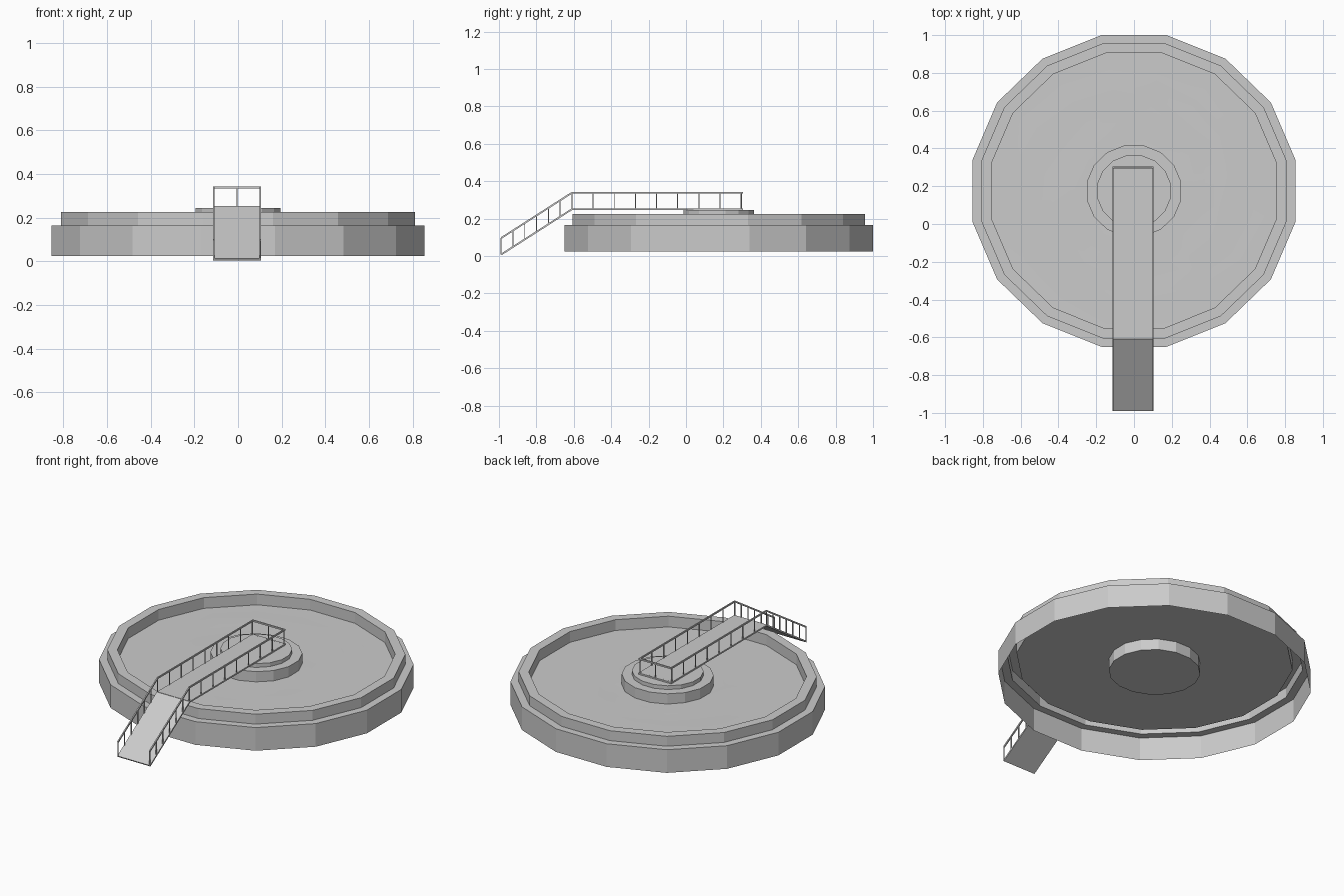
import bpy, bmesh, math
from mathutils import Vector, noise

if "Cube" in bpy.data.objects:
    bpy.data.objects.remove(bpy.data.objects["Cube"])

SIDES = 16
CY = 0.175      # tank centre along y
RATIO = 0.966   # tank is slightly narrower along y
CX = -0.005     # walkway centre line


def finish(name, bm, smooth=False):
    mesh = bpy.data.meshes.new(name)
    bm.to_mesh(mesh)
    bm.free()
    for p in mesh.polygons:
        p.use_smooth = smooth
    ob = bpy.data.objects.new(name, mesh)
    bpy.context.collection.objects.link(ob)
    return ob


def ring(bm, apothem, z):
    r = apothem / math.cos(math.pi / SIDES)
    angles = [(i + 0.5) * math.tau / SIDES for i in range(SIDES)]
    return [bm.verts.new((r * math.cos(a), CY + r * RATIO * math.sin(a), z)) for a in angles]


def lathe(name, profile, capped=False):
    bm = bmesh.new()
    rings = [ring(bm, r, z) for r, z in profile]
    for a, b in zip(rings, rings[1:]):
        for i in range(SIDES):
            j = (i + 1) % SIDES
            bm.faces.new((a[i], a[j], b[j], b[i]))
    if capped:
        bm.faces.new(rings[0][::-1])
        bm.faces.new(rings[-1])
    return finish(name, bm)


def add_beam(bm, a, b, width, height):
    """Box from a to b; width is across, height is the remaining direction."""
    a, b = Vector(a), Vector(b)
    d = (b - a).normalized()
    across = Vector((0, 1, 0)) if abs(d.x) > 0.9 else Vector((1, 0, 0))
    u, v = across * width / 2, d.cross(across) * height / 2
    ends = [[bm.verts.new(p + s * u + t * v) for s, t in ((-1, -1), (1, -1), (1, 1), (-1, 1))]
            for p in (a, b)]
    faces = [ends[0], ends[1]]
    for i in range(4):
        j = (i + 1) % 4
        faces.append([ends[0][i], ends[0][j], ends[1][j], ends[1][i]])
    new = [bm.faces.new(f) for f in faces]
    bmesh.ops.recalc_face_normals(bm, faces=new)


# Stepped tank wall, open underneath
lathe("tank_wall", [(0.855, 0.025), (0.855, 0.165), (0.81, 0.165),
                    (0.81, 0.225), (0.755, 0.225), (0.755, 0.16)])

# Gently rippled water surface
bm = bmesh.new()
N = 12
rings = [ring(bm, 0.755 * k / N, 0.16) for k in range(1, N + 1)]
centre = bm.verts.new((0, CY, 0.16))
for i in range(SIDES):
    j = (i + 1) % SIDES
    bm.faces.new((centre, rings[0][i], rings[0][j]))
    for a, b in zip(rings, rings[1:]):
        bm.faces.new((a[i], b[i], b[j], a[j]))
for r in rings[:-1]:
    for v in r:
        v.co.z += 0.003 * noise.noise(v.co * 7)
finish("water_surface", bm, smooth=True)

# Central hub and its raised cap
lathe("centre_hub", [(0.25, 0.093), (0.25, 0.222)], capped=True)
lathe("hub_cap", [(0.195, 0.222), (0.195, 0.245)], capped=True)

# Walkway deck and ramp
TOP, FOOT, END = (-0.61, 0.25), (-0.988, 0.008), 0.295
bm = bmesh.new()
add_beam(bm, (CX, TOP[0], TOP[1]), (CX, END, TOP[1]), 0.21, 0.009)
finish("walkway_deck", bm)
bm = bmesh.new()
add_beam(bm, (CX, FOOT[0], FOOT[1]), (CX, TOP[0], TOP[1]), 0.21, 0.009)
finish("access_ramp", bm)

# Handrails, edge beams and posts on both sides
H, T = 0.088, 0.007
for side, name in ((-1, "left_railing"), (1, "right_railing")):
    x = CX + side * 0.106
    bm = bmesh.new()
    for lift in (0, H):
        add_beam(bm, (x, FOOT[0], FOOT[1] + lift), (x, TOP[0], TOP[1] + lift), T, 0.009)
        add_beam(bm, (x, TOP[0], TOP[1] + lift), (x, END + 0.005, TOP[1] + lift), T, 0.009)
    for i in range(9):
        y = TOP[0] + (END - TOP[0]) * i / 8
        add_beam(bm, (x, y, TOP[1]), (x, y, TOP[1] + H), 0.005, 0.005)
    for i in range(6):
        y = FOOT[0] + (TOP[0] - FOOT[0]) * i / 6
        z = FOOT[1] + (TOP[1] - FOOT[1]) * i / 6
        add_beam(bm, (x, y, z), (x, y, z + H), 0.005, 0.005)
    finish(name, bm)

# Closing rail at the hub end
bm = bmesh.new()
for z in (TOP[1], TOP[1] + H):
    add_beam(bm, (CX - 0.109, END + 0.005, z), (CX + 0.109, END + 0.005, z), 0.009, 0.009)
add_beam(bm, (CX, END + 0.003, TOP[1]), (CX, END + 0.003, TOP[1] + H), 0.005, 0.005)
finish("end_railing", bm)
